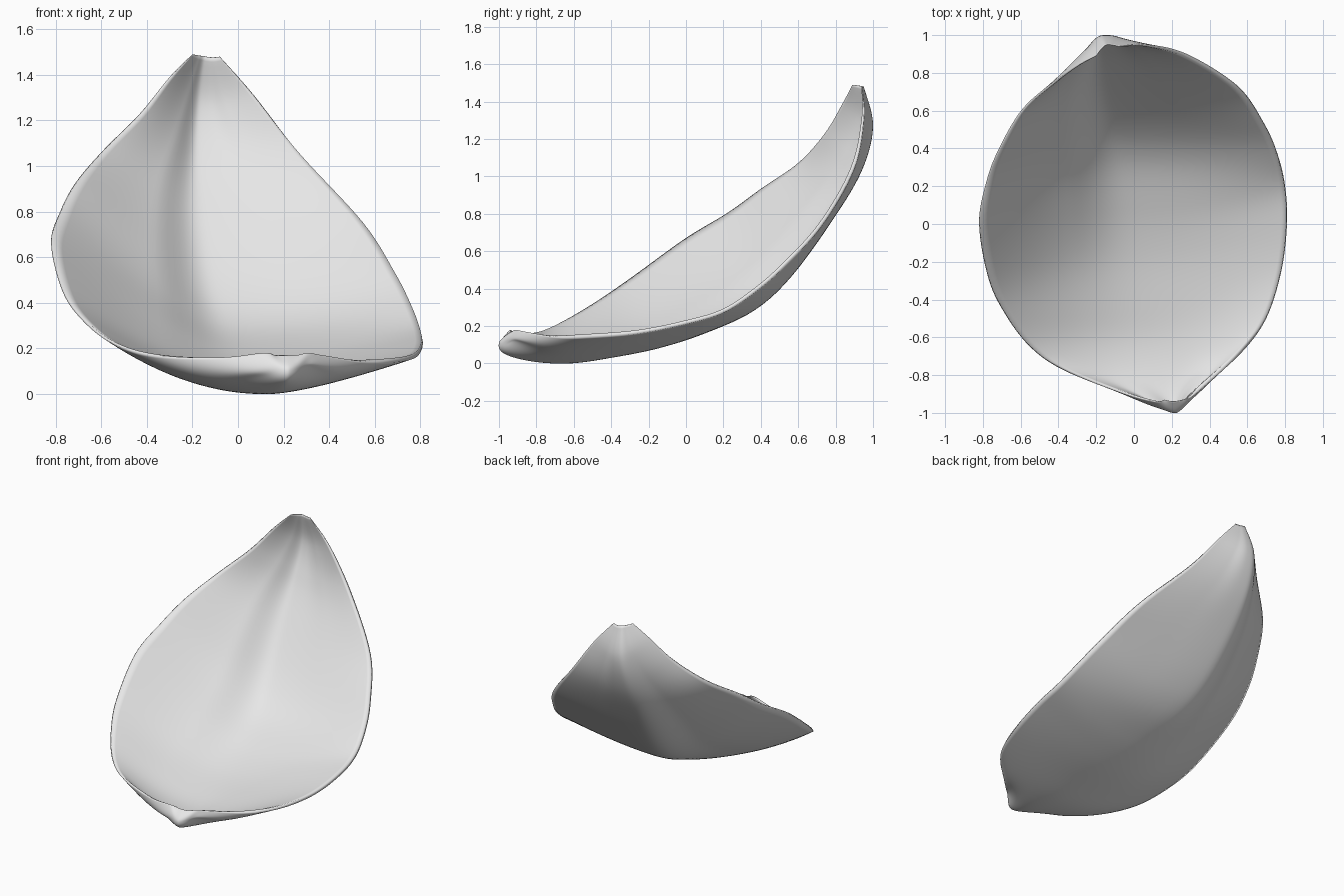
import bpy
import math
from mathutils import Vector

cube = bpy.data.objects.get("Cube")
if cube:
    bpy.data.objects.remove(cube, do_unlink=True)

# Three rails running from the stem nub to the upper tip
LEFT_RIM = [(.16, -.93, .17), (.11, -.94, .18), (-.08, -.89, .16), (-.38, -.77, .17),
            (-.55, -.65, .22), (-.68, -.48, .32), (-.77, -.29, .45), (-.82, 0, .66),
            (-.78, .23, .8), (-.71, .41, .93), (-.59, .61, 1.07), (-.43, .75, 1.23),
            (-.3, .84, 1.39), (-.2, .89, 1.49)]
KEEL = [(.21, -.94, .17), (.22, -1, .11), (.21, -.97, .05), (.17, -.82, .01),
        (.12, -.62, 0), (.1, -.4, .03), (.08, -.15, .08), (.06, .1, .16),
        (.02, .36, .28), (-.04, .56, .46), (-.1, .78, .76), (-.14, .94, 1.03),
        (-.15, 1, 1.27), (-.14, .95, 1.48)]
RIGHT_RIM = [(.26, -.93, .17), (.31, -.91, .18), (.37, -.86, .17), (.57, -.68, .14),
             (.7, -.5, .14), (.78, -.25, .16), (.81, 0, .21), (.8, .2, .27),
             (.76, .37, .38), (.69, .53, .52), (.55, .73, .74), (.28, .9, 1.04),
             (.07, .95, 1.31), (-.08, .94, 1.48)]

ROWS, COLS = 91, 48
X_AXIS = Vector((1, 0, 0))


def along(rail, t):
    """Smooth point on a rail, t from 0 to 1."""
    last = len(rail) - 1
    u = min(max(t, 0), 1) * last
    i = min(int(u), last - 1)
    f = u - i
    a, b, c, d = (Vector(rail[min(max(i + k, 0), last)]) for k in (-1, 0, 1, 2))
    return b + (c - a) * f / 2 + (a - b * 2.5 + c * 2 - d / 2) * f ** 2 \
        + ((b - c) * 3 + d - a) * f ** 3 / 2


def bell(x, centre, width):
    return math.exp(-((x - centre) / width) ** 2)


def wall_rise(s, power, fold):
    """Share of the rim height reached at s; fold mixes in a step with a straight wing."""
    step = min(max((s - .08) / .42, 0), 1)
    wing = s * step * step * (3 - 2 * step)
    return s ** power * (1 - fold) + wing * fold


def shell_point(t, s):
    """Point on the outer skin: s is -1 at one rim, 0 at the keel, 1 at the other."""
    keel = along(KEEL, t)
    tangent = along(KEEL, t + .02) - along(KEEL, t - .02)
    inward = X_AXIS.cross(tangent).normalized()
    left, right = along(LEFT_RIM, t) - keel, along(RIGHT_RIM, t) - keel
    left_height, right_height = left.dot(inward), right.dot(inward)
    left -= inward * left_height
    right -= inward * right_height
    # Sideways spread bends smoothly through the keel
    point = keel + (right - left) * s / 2 + (right + left) * s * s / 2
    if s < 0:
        point += inward * left_height * wall_rise(-s, 2.1, .7 * bell(t, .78, .22))
    else:
        point += inward * right_height * wall_rise(s, 1.3 + .6 * t, .5 * bell(t, .92, .15))
    # Pinched neck either side of the nub
    pinch = bell(t, .17, .06) * (1 - s * s)
    point += inward * pinch * (.035 * bell(s, .5, .22) + .02 * bell(s, -.4, .22))
    return point


# Cupped petal shell
params = [(i / ROWS, 2 * j / COLS - 1)
          for i in range(ROWS + 1) for j in range(COLS + 1)]
stride = COLS + 1
faces = [(k, k + stride, k + stride + 1, k + 1)
         for i in range(ROWS) for k in range(i * stride, i * stride + COLS)]
mesh = bpy.data.meshes.new("petal_shell")
mesh.from_pydata([shell_point(t, s) for t, s in params], [], faces)
petal = bpy.data.objects.new("petal_shell", mesh)
bpy.context.collection.objects.link(petal)

# Wall thickness, thinner at the tips and along the rim
group = petal.vertex_groups.new(name="wall_weight")
for index, (t, s) in enumerate(params):
    tips = min(1, .1 + 6 * t, .1 + 6 * (1 - t))
    rim = 1 - (.6 if s < 0 else .3) * s ** 6
    group.add([index], tips * rim, "REPLACE")
wall = petal.modifiers.new("wall", "SOLIDIFY")
wall.thickness = .03
wall.offset = -1
wall.vertex_group = group.name

# Single pale grey
grey = bpy.data.materials.new("pale_grey")
grey.use_nodes = True
colour = (.8, .8, .8, 1)
grey.diffuse_color = colour
grey.node_tree.nodes["Principled BSDF"].inputs["Base Color"].default_value = colour
mesh.materials.append(grey)

bpy.ops.object.select_all(action="DESELECT")
petal.select_set(True)
bpy.context.view_layer.objects.active = petal
bpy.ops.object.shade_smooth_by_angle(angle=math.radians(50))
